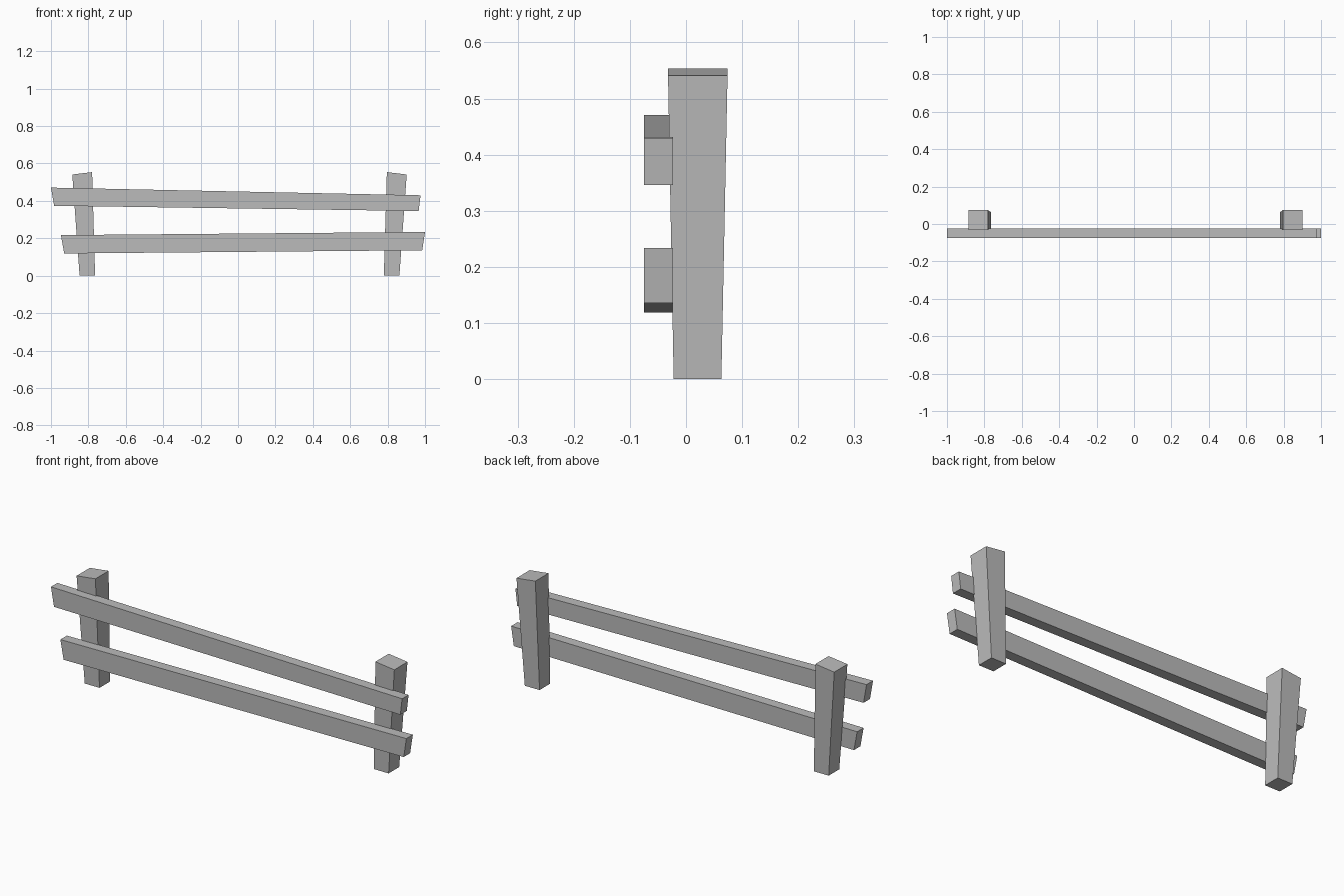
import bpy
import bmesh

cube = bpy.data.objects.get("Cube")
if cube:
    bpy.data.objects.remove(cube, do_unlink=True)

grey = bpy.data.materials.new("plain grey")
grey.use_nodes = True
grey.diffuse_color = (0.5, 0.5, 0.5, 1)
grey.node_tree.nodes["Principled BSDF"].inputs["Base Color"].default_value = (0.5, 0.5, 0.5, 1)


def block(name, start, end):
    """Join two four-cornered outlines into a closed tapered block."""
    bm = bmesh.new()
    a = [bm.verts.new(p) for p in start]
    b = [bm.verts.new(p) for p in end]
    bm.faces.new(a)
    bm.faces.new(b)
    for i in range(4):
        j = (i + 1) % 4
        bm.faces.new((a[i], a[j], b[j], b[i]))
    bmesh.ops.recalc_face_normals(bm, faces=bm.faces)
    mesh = bpy.data.meshes.new(name)
    bm.to_mesh(mesh)
    bm.free()
    mesh.materials.append(grey)
    obj = bpy.data.objects.new(name, mesh)
    bpy.context.collection.objects.link(obj)


def ring(inner, outer, front, back):
    """Corners from an inner and an outer (x, z) point over a depth."""
    return [(x, y, z) for (x, z), y in
            ((inner, front), (outer, front), (outer, back), (inner, back))]


# Posts: wider at the top, leaning outward, with a sloped cap
for name, side in (("left_post", 1), ("right_post", -1)):
    def at(x, z):
        return (side * x + 0.008, z)
    block(name,
          ring(at(0.772, 0), at(0.855, 0), -0.022, 0.063),
          ring(at(0.788, 0.554), at(0.894, 0.541), -0.032, 0.074))

# Rails: slanted planks fixed to the front of the posts
FRONT, BACK = -0.075, -0.023
block("upper_rail",
      ring((-1.0, 0.471), (-0.983, 0.374), FRONT, BACK),
      ring((0.976, 0.430), (0.966, 0.346), FRONT, BACK))
block("lower_rail",
      ring((-0.947, 0.217), (-0.929, 0.119), FRONT, BACK),
      ring((1.0, 0.234), (0.985, 0.136), FRONT, BACK))
